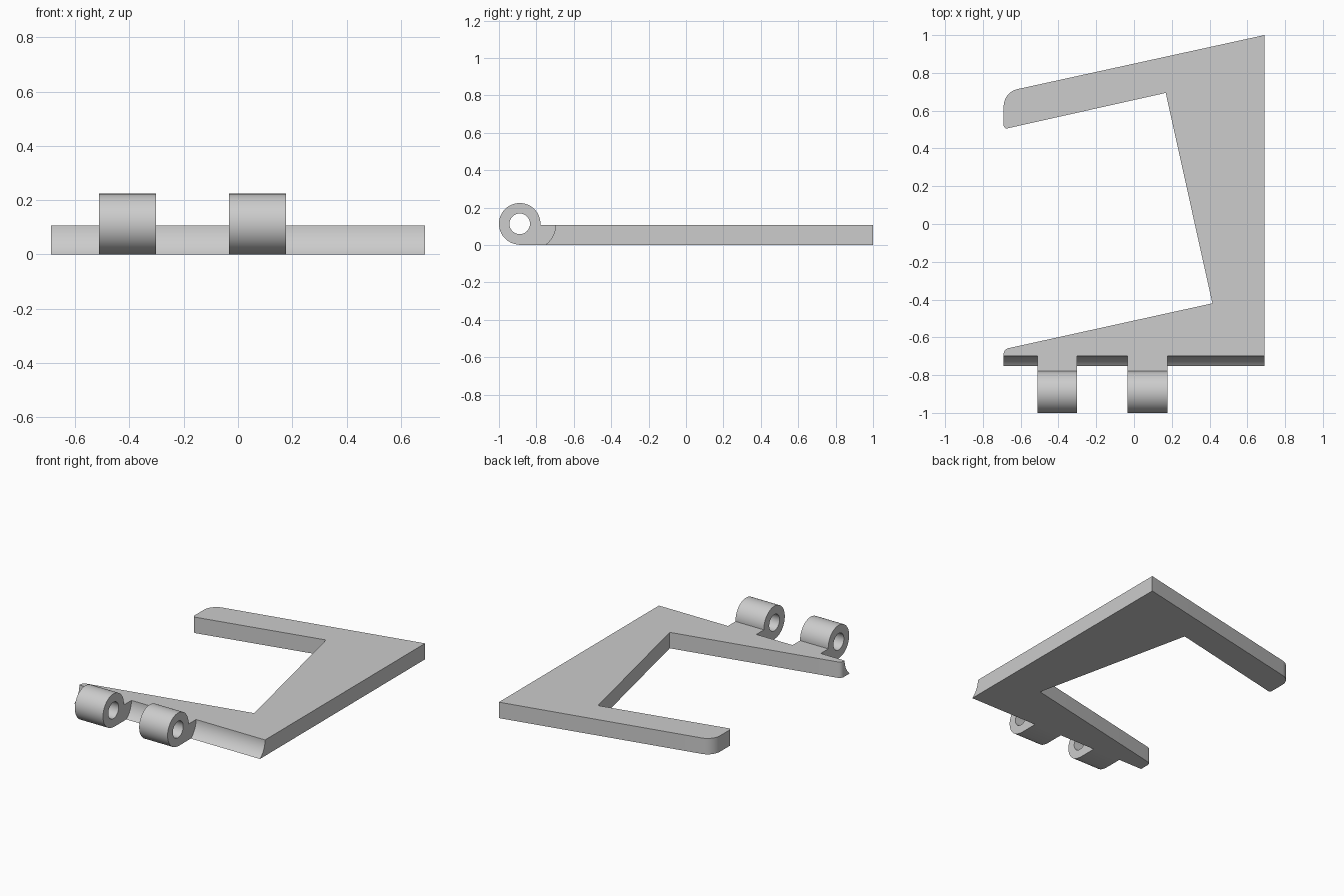
import bpy, bmesh, math
from mathutils import Vector

cube = bpy.data.objects.get("Cube")
if cube:
    bpy.data.objects.remove(cube, do_unlink=True)

TONE = (0.604, 0.604, 0.604, 1)
grey = bpy.data.materials.new("plain grey")
grey.use_nodes = True
grey.diffuse_color = TONE
grey.node_tree.nodes["Principled BSDF"].inputs["Base Color"].default_value = TONE

HALF_WIDTH, THICK = 0.69, 0.107
FRONT, GROOVE_TOP = -0.753, -0.698
PIN_Y, PIN_Z, BARREL_R, HOLE_R = -0.889, 0.113, 0.111, 0.055
KNUCKLES = [(-0.512, -0.303), (-0.034, 0.177)]


def prism(name, points, start, end, along_x=False):
    """Extrude a closed profile: (x, y) along z, or (y, z) along x."""
    bm = bmesh.new()
    place = (lambda p: (start, p[0], p[1])) if along_x else (lambda p: (p[0], p[1], start))
    face = bm.faces.new([bm.verts.new(place(p)) for p in points])
    out = bmesh.ops.extrude_face_region(bm, geom=[face])
    step = Vector((end - start, 0, 0)) if along_x else Vector((0, 0, end - start))
    bmesh.ops.translate(bm, vec=step, verts=[v for v in out["geom"] if isinstance(v, bmesh.types.BMVert)])
    bmesh.ops.recalc_face_normals(bm, faces=bm.faces)
    mesh = bpy.data.meshes.new(name)
    bm.to_mesh(mesh)
    bm.free()
    mesh.materials.append(grey)
    obj = bpy.data.objects.new(name, mesh)
    bpy.context.collection.objects.link(obj)
    return obj


def arc(cy, cz, r, a0, a1, n):
    angles = [math.radians(a0 + (a1 - a0) * i / n) for i in range(n + 1)]
    return [(cy + r * math.cos(a), cz + r * math.sin(a)) for a in angles]


def fillet(before, corner, after, r, n=10):
    """Round one corner of an outline."""
    a, p, b = (Vector((*q, 0)) for q in (before, corner, after))
    u, v = (a - p).normalized(), (b - p).normalized()
    half = u.angle(v) / 2
    c = p + (u + v).normalized() * r / math.sin(half)
    s = (p + u * r / math.tan(half) - c).normalized()
    t = (p + v * r / math.tan(half) - c).normalized()
    return [tuple((c + s.slerp(t, i / n) * r)[:2]) for i in range(n + 1)]


def combine(target, tool, operation):
    mod = target.modifiers.new(operation.title(), "BOOLEAN")
    mod.object, mod.operation, mod.solver = tool, operation, "EXACT"
    bpy.context.view_layer.objects.active = target
    bpy.ops.object.modifier_apply(modifier=mod.name)
    bpy.data.objects.remove(tool, do_unlink=True)


# C-shaped plate with rounded arm tips
W = HALF_WIDTH
outline = [(W, FRONT), (W, 1.0), (-W, 0.698), (-W, 0.502),
           (0.168, 0.694), (0.415, -0.42), (-W, -0.663), (-W, FRONT)]
radii = {2: 0.093, 3: 0.016, 6: 0.03}
points = []
for i, p in enumerate(outline):
    points += fillet(outline[i - 1], p, outline[i + 1], radii[i]) if i in radii else [p]
plate = prism("hinge_plate", points, 0, THICK)

# Concave clearance along the front edge, between the knuckles
depth = GROOVE_TOP - FRONT
r = (THICK ** 2 + depth ** 2) / (2 * depth)
sweep = math.degrees(math.asin(THICK / r))
curve = arc(GROOVE_TOP - r, THICK, r, -sweep, 0, 12)
groove = [(FRONT - 0.05, -0.01), (FRONT - 0.004, -0.01)] + curve + [
    (GROOVE_TOP, THICK + 0.02), (FRONT - 0.05, THICK + 0.02)]
stops = [-W - 0.05] + [x for k in KNUCKLES for x in k] + [W + 0.05]
for x0, x1 in zip(stops[::2], stops[1::2]):
    combine(plate, prism("groove_cutter", groove, x0, x1, True), "DIFFERENCE")

# Knuckles: round barrels blending into the plate, with a pin hole
lip = math.degrees(math.asin((THICK - PIN_Z) / BARREL_R))
barrel = arc(PIN_Y, PIN_Z, BARREL_R, lip, 270, 60)
barrel[-1] = (PIN_Y, 0)
for x0, x1 in KNUCKLES:
    knuckle = prism("knuckle", barrel + [(FRONT, 0), (FRONT, THICK)], x0, x1, True)
    hole = arc(PIN_Y, PIN_Z, HOLE_R, 0, 360, 48)[:-1]
    combine(knuckle, prism("pin_hole_cutter", hole, x0 - 0.05, x1 + 0.05, True), "DIFFERENCE")
    combine(plate, knuckle, "UNION")

# Smooth the curved walls, keep the edges crisp
bpy.ops.object.select_all(action="DESELECT")
plate.select_set(True)
bpy.context.view_layer.objects.active = plate
bpy.ops.object.shade_smooth_by_angle(angle=math.radians(25))
